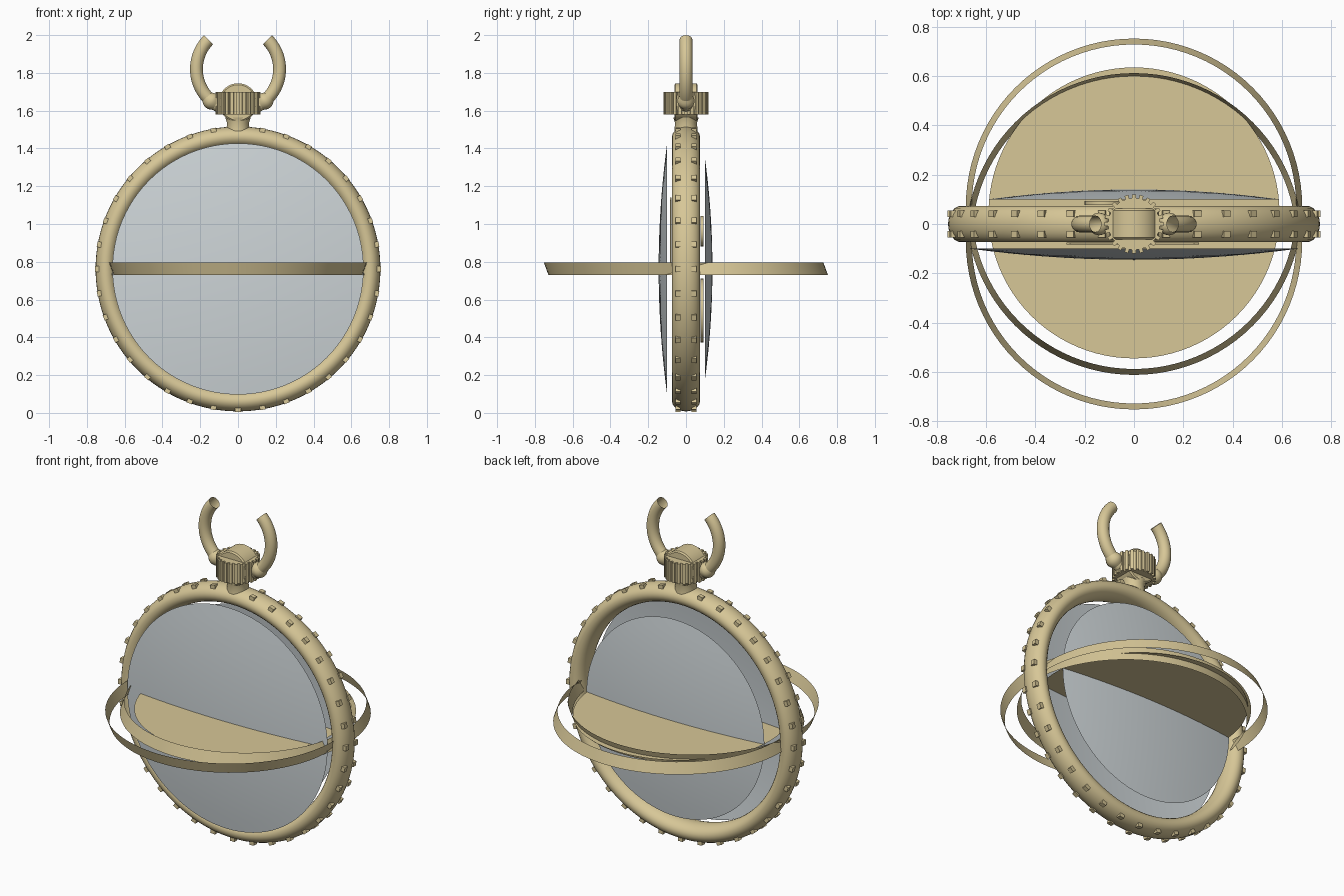
import bpy, bmesh, math
from mathutils import Matrix, Vector

if "Cube" in bpy.data.objects:
    bpy.data.objects.remove(bpy.data.objects["Cube"])

def mat(name, c):
    m = bpy.data.materials.new(name)
    m.diffuse_color = (*c, 1)
    m.use_nodes = True
    m.node_tree.nodes["Principled BSDF"].inputs["Base Color"].default_value = m.diffuse_color
    return m

BRASS = mat("pale_brass", (0.68, 0.57, 0.31))
GLASS = mat("grey_glass", (0.62, 0.67, 0.69))
CZ = 0.762  # centre height of the watch body

def finish(name, bm, material, smooth=True):
    me = bpy.data.meshes.new(name)
    bm.to_mesh(me)
    bm.free()
    me.materials.append(material)
    ob = bpy.data.objects.new(name, me)
    bpy.context.collection.objects.link(ob)
    if smooth:
        bpy.context.view_layer.objects.active = ob
        ob.select_set(True)
        bpy.ops.object.shade_smooth_by_angle(angle=math.radians(35))
        ob.select_set(False)
    return ob

def lathe(name, prof, loc, material, axis='Z', seg=96, closed=False, flip=False):
    """Revolve (radius, height) points; axis 'Y' turns the height along +y."""
    bm = bmesh.new()
    rings = [[bm.verts.new((r * math.cos(2*math.pi*i/seg), r * math.sin(2*math.pi*i/seg), h))
              for i in range(seg)] for r, h in prof]
    pairs = list(zip(rings, rings[1:])) + ([(rings[-1], rings[0])] if closed else [])
    for a, b in pairs:
        for i in range(seg):
            j = (i + 1) % seg
            bm.faces.new((a[i], a[j], b[j], b[i]))
    bmesh.ops.remove_doubles(bm, verts=bm.verts, dist=1e-5)
    if flip:
        bmesh.ops.reverse_faces(bm, faces=bm.faces)
    rot = Matrix.Rotation(-math.pi/2, 4, 'X') if axis == 'Y' else Matrix()
    bm.transform(Matrix.Translation(loc) @ rot)
    return finish(name, bm, material)

def box(bm, m, size):
    bmesh.ops.create_cube(bm, size=1, matrix=m @ Matrix.Diagonal((*size, 1)))

# case ring with an oval section
sec = [(0.70 + 0.054*math.cos(2*math.pi*k/24), 0.074*math.sin(2*math.pi*k/24)) for k in range(24)]
lathe("case_ring", sec, (0, 0, CZ), BRASS, 'Y', 128, closed=True)

# two rows of small studs round the case
bm = bmesh.new()
for i in range(36):
    for y in (-0.042, 0.042):
        box(bm, Matrix.Translation((0, 0, CZ)) @ Matrix.Rotation(i*math.pi/18, 4, 'Y')
            @ Matrix.Translation((0.735, y, 0)), (0.044, 0.026, 0.03))
finish("case_studs", bm, BRASS, False)

# front and back domed glasses
def dome(name, r, y, d):
    prof = [(r*k/10, y + d*(1 - (k/10)**2)) for k in range(11)]
    lathe(name, prof, (0, 0, CZ), GLASS, 'Y', flip=d > 0)
dome("front_glass", 0.665, -0.10, -0.045)
dome("back_glass", 0.59, 0.10, 0.04)

# flared bands lying flat, and the flat plate
lathe("front_band", [(0.658, -0.033), (0.682, 0.033)], (0, -0.07, CZ), BRASS)
lathe("back_band", [(0.682, -0.033), (0.658, 0.033)], (0, 0.07, CZ), BRASS)
lathe("flat_plate", [(0.59, 0), (0, 0)], (0, 0.045, CZ), BRASS)

# hidden hands and wheels between the glasses
bm = bmesh.new()
for ang, ln in ((-0.9, 0.34), (0.6, 0.45)):
    box(bm, Matrix.Translation((0, -0.08, CZ)) @ Matrix.Rotation(ang, 4, 'Y')
        @ Matrix.Translation((0, 0, ln/2)), (0.025, 0.008, ln))
finish("hands", bm, BRASS, False)
for n, (x, z, r) in enumerate(((0.1, -0.22, 0.17), (-0.12, 0.2, 0.08))):
    lathe(f"wheel_{n}", [(0, -0.008), (r, -0.008), (r, 0.008), (0, 0.008)],
          (x, 0.085, CZ + z), BRASS, 'Y', 32)

# neck and collar between case and crown
lathe("neck", [(0, 1.49), (0.062, 1.49), (0.058, 1.535), (0.068, 1.565), (0, 1.565)],
      (0, 0, 0), BRASS, seg=32)

# rounded hub behind the crown, lying front to back
lathe("crown_hub", [(0, -0.062), (0.094, -0.062), (0.102, -0.055), (0.102, 0.055), (0.094, 0.062), (0, 0.062)],
      (0, 0, 1.643), BRASS, 'Y', 48)

# ribbed crown
bm = bmesh.new()
N = 24
pts = []
for i in range(N):
    for f, r in ((-0.27, 0.105), (-0.25, 0.12), (0.25, 0.12), (0.27, 0.105)):
        a = 2*math.pi*(i + f)/N
        pts.append((r*math.cos(a), r*math.sin(a)))
lo = [bm.verts.new((x, y, 1.58)) for x, y in pts]
hi = [bm.verts.new((x, y, 1.70)) for x, y in pts]
bm.faces.new(lo[::-1])
bm.faces.new(hi)
for i in range(len(pts)):
    j = (i + 1) % len(pts)
    bm.faces.new((lo[i], lo[j], hi[j], hi[i]))
finish("crown", bm, BRASS, False)

# open bow: two hollow curved arms with pivot collars
BOW = Vector((0, 0, 1.82))
def arc_tube(bm, side, a0, a1, steps, rad):
    rings = []
    for k in range(steps + 1):
        t = k/steps
        a = math.radians(a0 + (a1 - a0)*t)
        d = Vector((side*math.cos(a), 0, math.sin(a)))
        rings.append([bm.verts.new(BOW + d*(0.22 + rad(t)*math.cos(b)) + Vector((0, rad(t)*math.sin(b), 0)))
                      for b in (2*math.pi*i/20 for i in range(20))])
    for p, q in zip(rings, rings[1:]):
        for i in range(20):
            j = (i + 1) % 20
            bm.faces.new((p[i], p[j], q[j], q[i]))
for side, label in ((-1, "left"), (1, "right")):
    bm = bmesh.new()
    arc_tube(bm, side, 45, -62, 30, lambda t: 0.034)
    arc_tube(bm, side, -42, -58, 6, lambda t: 0.034 + 0.012*math.sin(math.pi*t))
    bmesh.ops.recalc_face_normals(bm, faces=bm.faces)
    finish("bow_" + label, bm, BRASS)
